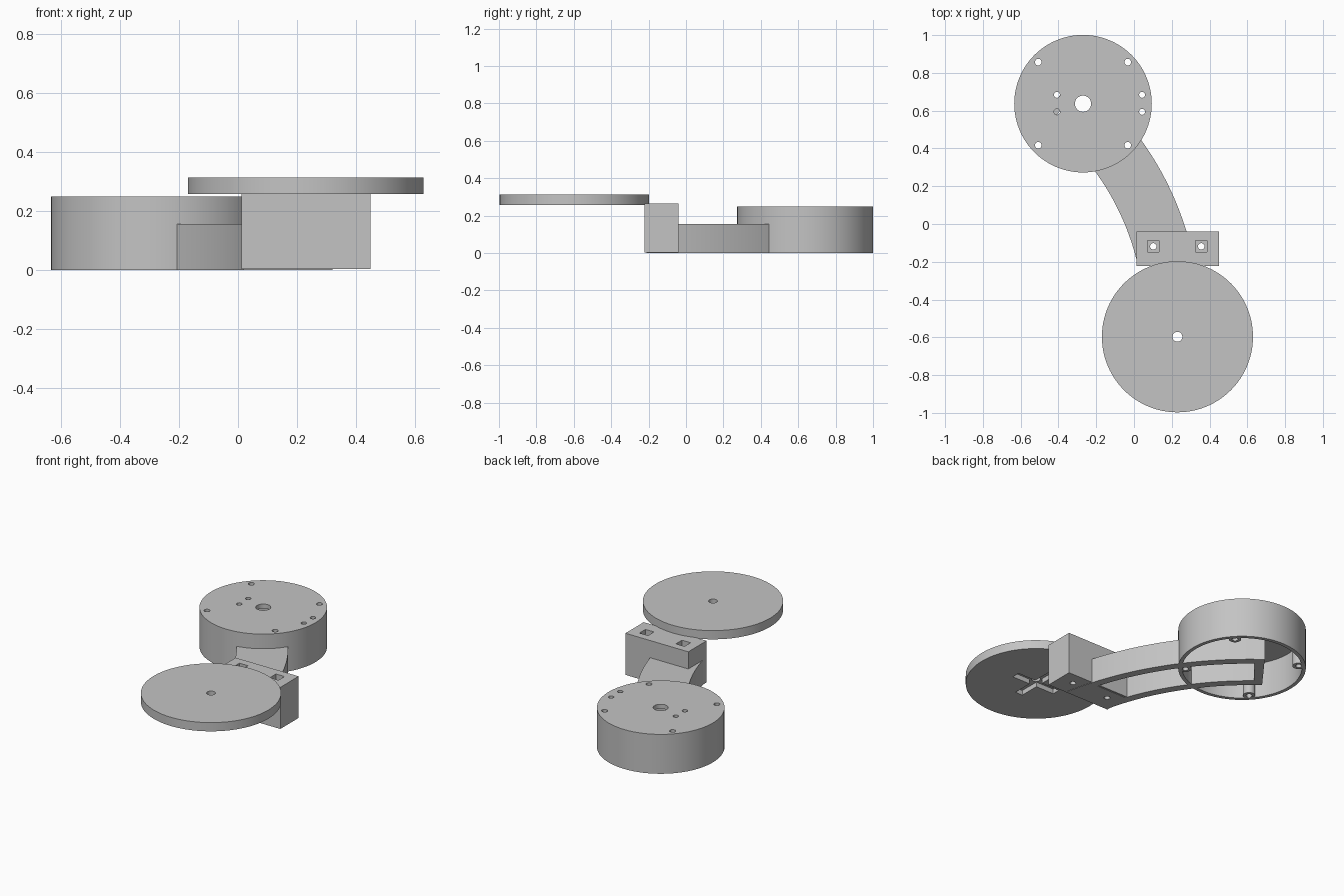
import bpy, bmesh, math

if "Cube" in bpy.data.objects:
    bpy.data.objects.remove(bpy.data.objects["Cube"])

grey = bpy.data.materials.new("plain_grey")
grey.diffuse_color = (0.55, 0.55, 0.55, 1)
grey.use_nodes = True
grey.node_tree.nodes["Principled BSDF"].inputs["Base Color"].default_value = grey.diffuse_color

HOUSING = (-0.27, 0.637)
DISC = (0.23, -0.597)
ARC = (-1.296, -0.518)          # centre of the arm's curve


def prism(name, pts, z0, z1):
    """Extrude a closed outline between two heights."""
    bm = bmesh.new()
    face = bm.faces.new([bm.verts.new((x, y, z0)) for x, y in pts])
    top = bmesh.ops.extrude_face_region(bm, geom=[face])["geom"]
    bmesh.ops.translate(bm, vec=(0, 0, z1 - z0),
                        verts=[v for v in top if isinstance(v, bmesh.types.BMVert)])
    bmesh.ops.recalc_face_normals(bm, faces=bm.faces)
    me = bpy.data.meshes.new(name)
    bm.to_mesh(me)
    bm.free()
    me.materials.append(grey)
    ob = bpy.data.objects.new(name, me)
    bpy.context.collection.objects.link(ob)
    return ob


def cyl(name, x, y, r, z0, z1, n=32):
    ring = [2 * math.pi * i / n for i in range(n)]
    return prism(name, [(x + r * math.cos(a), y + r * math.sin(a)) for a in ring], z0, z1)


def box(name, x0, x1, y0, y1, z0, z1):
    return prism(name, [(x0, y0), (x1, y0), (x1, y1), (x0, y1)], z0, z1)


def arc_band(name, r0, r1, y_end, a_end, z0, z1, n=28):
    """Curved strip, cut square at y_end and radially at a_end."""
    def side(r):
        a0 = math.asin((y_end - ARC[1]) / r)
        angles = [a0 + (a_end - a0) * i / n for i in range(n + 1)]
        return [(ARC[0] + r * math.cos(a), ARC[1] + r * math.sin(a)) for a in angles]
    return prism(name, side(r0) + side(r1)[::-1], z0, z1)


def combine(ob, other, op="DIFFERENCE"):
    """Apply one boolean and discard the helper."""
    other.hide_render = True
    m = ob.modifiers.new("cut", "BOOLEAN")
    m.operation, m.object, m.solver = op, other, "EXACT"
    bpy.context.view_layer.objects.active = ob
    bpy.ops.object.modifier_apply(modifier=m.name)
    bpy.data.objects.remove(other, do_unlink=True)


def smooth(ob):
    bpy.ops.object.select_all(action="DESELECT")
    ob.select_set(True)
    bpy.context.view_layer.objects.active = ob
    bpy.ops.object.shade_smooth_by_angle(angle=math.radians(30))


# Round housing: open underneath, with four screw bosses
hx, hy = HOUSING
housing = cyl("housing", hx, hy, 0.364, 0, 0.248, 96)
combine(housing, cyl("cavity", hx, hy, 0.342, -0.05, 0.22, 96))
corners = [(hx + sx * 0.237, hy + sy * 0.22) for sx in (-1, 1) for sy in (-1, 1)]
for x, y in corners:
    combine(housing, cyl("boss", x, y, 0.035, 0.004, 0.235, 24), "UNION")
for x, y in corners:
    combine(housing, cyl("screw_hole", x, y, 0.0175, -0.1, 0.4, 20))
for x in (-0.408, 0.043):
    for y in (0.684, 0.594):
        combine(housing, cyl("pin_hole", x, y, 0.016, -0.1, 0.4, 20))
combine(housing, cyl("shaft_hole", hx, hy, 0.043, -0.1, 0.4, 40))

# Curved arm: a channel open underneath, roofless inside the housing
arm = arc_band("arm", 1.35, 1.645, -0.21, math.radians(53), 0, 0.156)
combine(arm, arc_band("channel", 1.40, 1.595, -0.05, math.radians(51), -0.05, 0.13))
combine(arm, arc_band("outer_trim", 1.40, 1.595, 0.30, math.radians(51), -0.05, 0.13))
roof_cut = arc_band("roof_cut", 1.40, 1.595, -0.05, math.radians(51), 0.1, 0.3)
combine(roof_cut, cyl("inside", hx, hy, 0.342, 0, 0.4, 96), "INTERSECT")
combine(arm, roof_cut)

# Mounting block with square nut pockets over through holes
block = box("mounting_block", 0.012, 0.45, -0.222, -0.04, 0.002, 0.264)
for x in (0.102, 0.356):
    combine(block, box("nut_pocket", x - 0.03, x + 0.03, -0.148, -0.088, 0.22, 0.4))
    combine(block, cyl("bolt_hole", x, -0.118, 0.017, -0.1, 0.4, 24))
    combine(arm, cyl("bolt_hole", x, -0.118, 0.017, -0.1, 0.4, 24))

# Flat disc with a cross-shaped recess below
dx, dy = DISC
disc = cyl("disc", dx, dy, 0.4, 0.258, 0.313, 96)
combine(disc, box("cross_x", dx - 0.15, dx + 0.15, dy - 0.025, dy + 0.025, 0.2, 0.288))
combine(disc, box("cross_y", dx - 0.025, dx + 0.025, dy - 0.15, dy + 0.15, 0.2, 0.288))
combine(disc, cyl("disc_hole", dx, dy, 0.026, 0.1, 0.5, 32))

for part in (housing, arm, block, disc):
    smooth(part)
